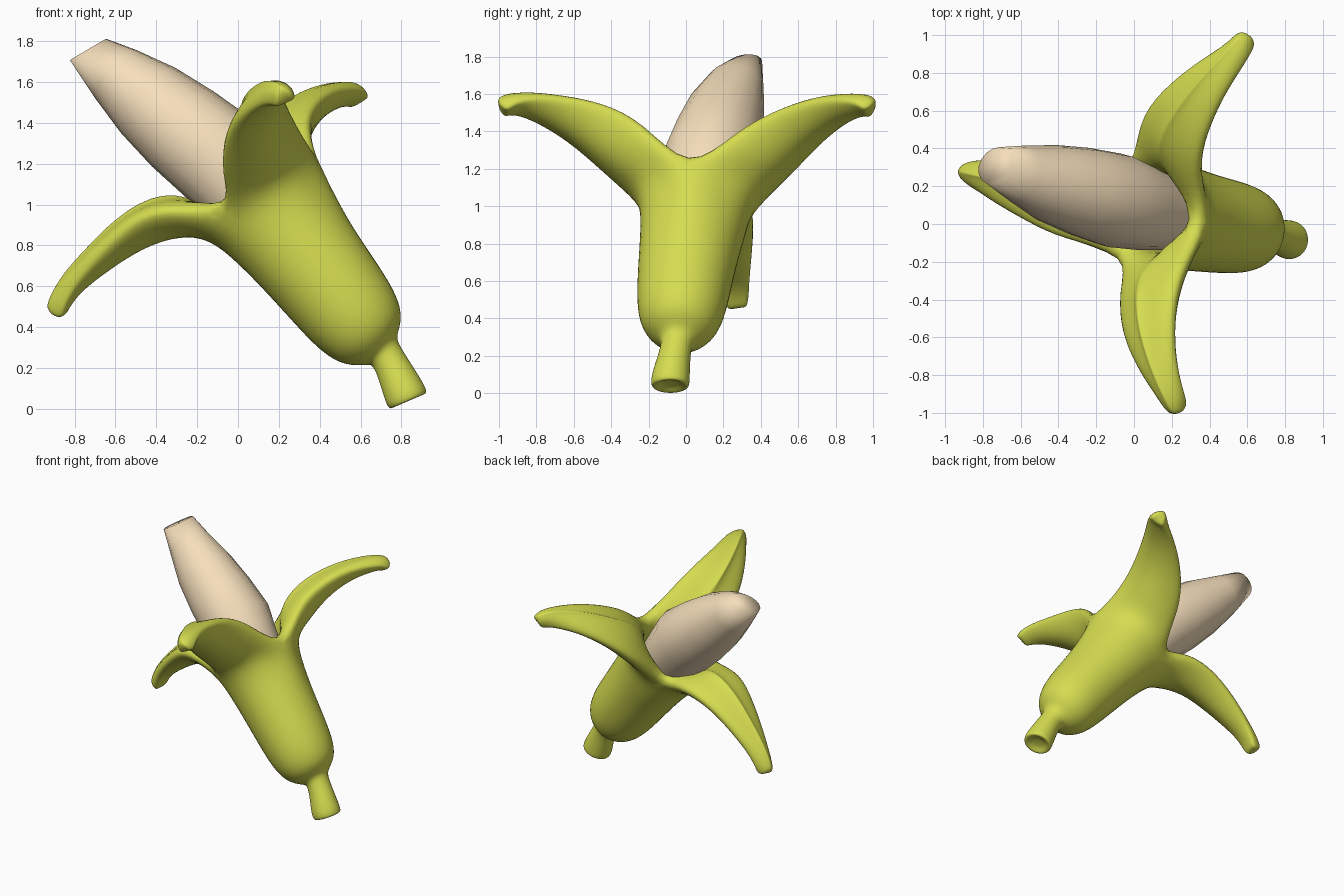
import bpy, bmesh
from math import cos, sin, pi
from mathutils import Vector as V

if "Cube" in bpy.data.objects:
    bpy.data.objects.remove(bpy.data.objects["Cube"])

REF = V((-0.73, 0, -0.68))   # side of the fruit that the lower petal hangs from


def material(name, col):
    m = bpy.data.materials.new(name)
    m.diffuse_color = (*col, 1)
    m.use_nodes = True
    m.node_tree.nodes["Principled BSDF"].inputs["Base Color"].default_value = m.diffuse_color
    return m


def finish(bm, name, mat):
    me = bpy.data.meshes.new(name)
    bm.to_mesh(me)
    bm.free()
    me.materials.append(mat)
    for p in me.polygons:
        p.use_smooth = True
    ob = bpy.data.objects.new(name, me)
    bpy.context.collection.objects.link(ob)
    return ob


def frame(pts, i):
    d = (pts[min(i + 1, len(pts) - 1)] - pts[max(i - 1, 0)]).normalized()
    e1 = (REF - d * REF.dot(d)).normalized()
    return e1, d.cross(e1)


def loft(bm, path, n, flare=0):
    """Rings along a path of (x, y, z, radius); the last ring may bulge three ways."""
    pts = [V(p[:3]) for p in path]
    rings = []
    for i, p in enumerate(path):
        e1, e2 = frame(pts, i)
        ring = []
        for k in range(n):
            a = 2 * pi * k / n
            r = p[3] + (flare * cos(3 * a) if i == len(path) - 1 else 0)
            ring.append(bm.verts.new(pts[i] + (e1 * cos(a) + e2 * sin(a)) * r))
        rings.append(ring)
    for a, b in zip(rings, rings[1:]):
        for k in range(n):
            j = (k + 1) % n
            bm.faces.new((a[k], a[j], b[j], b[k]))
    return rings


peel_mat = material("peel_yellow", (0.67, 0.72, 0.08))
flesh_mat = material("flesh_cream", (0.92, 0.74, 0.50))

# Peel: stem, rounded base and tube up to the notches
body = [(0.835, -0.085, 0.035, 0.104), (0.82, -0.085, 0.07, 0.11),
        (0.77, -0.065, 0.18, 0.092), (0.725, -0.05, 0.265, 0.083),
        (0.70, -0.045, 0.285, 0.105), (0.665, -0.04, 0.325, 0.19),
        (0.60, -0.03, 0.41, 0.24), (0.50, -0.015, 0.54, 0.26),
        (0.35, 0.01, 0.73, 0.275), (0.22, 0.04, 0.89, 0.295),
        (0.115, 0.055, 1.03, 0.32)]
bm = bmesh.new()
rings = loft(bm, body, 12, 0.025)
rings[-1][6].co += V((0.075, -0.05, 0.0))       # upper notch
rings[-2][6].co += V((0.03, -0.01, 0.01))
for k in (2, 10):                               # lower notches
    rings[-1][k].co += V((-0.03, 0, -0.02))
depth = {v: 0.02 if i < 6 else 0.07 if i < 10 else 0.13
         for i, r in enumerate(rings) for v in r}

# Dished stem end
c = V(body[0][:3])
axis = (V(body[1][:3]) - c).normalized()
inner = [bm.verts.new(c + (v.co - c) * 0.75 + axis * 0.004) for v in rings[0]]
dish = [bm.verts.new(c + (v.co - c) * 0.45 + axis * 0.025) for v in rings[0]]
for a, b in ((inner, rings[0]), (dish, inner)):
    for k in range(12):
        j = (k + 1) % 12
        bm.faces.new((a[k], a[j], b[j], b[k]))
bm.faces.new(dish[::-1])

# Three petals: outer centre lines, sharing half widths and cup depths.
# They are thickest along the middle, so the inner side is nearly flat.
spines = [
    [(-0.29, 0.13, 0.835), (-0.46, 0.175, 0.785), (-0.65, 0.22, 0.66),
     (-0.77, 0.25, 0.57), (-0.83, 0.265, 0.49), (-0.85, 0.275, 0.44)],
    [(0.19, -0.39, 1.22), (0.155, -0.57, 1.37), (0.165, -0.73, 1.455),
     (0.20, -0.86, 1.505), (0.225, -0.93, 1.505), (0.24, -0.965, 1.485)],
    [(0.29, 0.46, 1.19), (0.345, 0.61, 1.34), (0.445, 0.76, 1.45),
     (0.54, 0.87, 1.495), (0.585, 0.935, 1.505), (0.605, 0.965, 1.485)]]
widths = [0.255, 0.205, 0.145, 0.1, 0.078, 0.055]
cups = [0.14, 0.11, 0.07, 0.035, 0.015, 0.005]
e1, e2 = frame([V(p[:3]) for p in body], len(body) - 1)
for k, spine in enumerate(spines):
    a = 2 * pi * k / 3
    side = e2 * cos(a) - e1 * sin(a)
    row = [rings[-1][(4 * k + j) % 12] for j in range(-2, 3)]
    pts = [row[2].co.copy()] + [V(p) for p in spine]
    for i in range(1, len(pts)):
        t = (pts[min(i + 1, len(pts) - 1)] - pts[i - 1]).normalized()
        w = (side - t * side.dot(t)).normalized()
        n = t.cross(w)
        new = []
        for s in (-1, -0.5, 0, 0.5, 1):
            v = bm.verts.new(pts[i] + w * widths[i - 1] * s + n * cups[i - 1] * s * s)
            depth[v] = 0.06 + (cups[i - 1] + (0.06 if i < 3 else 0.03)) * (1 - s * s)
            new.append(v)
        for j in range(4):
            bm.faces.new((row[j], row[j + 1], new[j + 1], new[j]))
        row = new
bm.verts.index_update()
weights = {v.index: d / 0.28 for v, d in depth.items()}
peel = finish(bm, "banana_peel", peel_mat)
group = peel.vertex_groups.new(name="thick")
for i, wt in weights.items():
    group.add([i], wt, 'REPLACE')
sol = peel.modifiers.new("thickness", 'SOLIDIFY')
sol.thickness, sol.offset = 0.28, -1
sol.vertex_group, sol.thickness_vertex_group = "thick", 0.05
sub = peel.modifiers.new("smooth", 'SUBSURF')
sub.levels = sub.render_levels = 2

# Flesh: tapering fruit with a flat cut tip
fruit = [(0.34, 0.02, 0.73, 0.16), (0.20, 0.05, 0.89, 0.19), (0.04, 0.085, 1.07, 0.225),
         (-0.10, 0.125, 1.235, 0.252), (-0.27, 0.17, 1.37, 0.238),
         (-0.44, 0.215, 1.51, 0.208), (-0.60, 0.265, 1.64, 0.155),
         (-0.735, 0.31, 1.76, 0.1)]
bm = bmesh.new()
rings = loft(bm, fruit, 16)
for v in rings[-1]:
    dx = (v.co.x + 0.735) * 1.3
    v.co.x, v.co.z = -0.735 + dx, 1.76 + 0.59 * dx
bm.faces.new(rings[0][::-1])
bm.faces.new(rings[-1])
finish(bm, "banana_flesh", flesh_mat)
